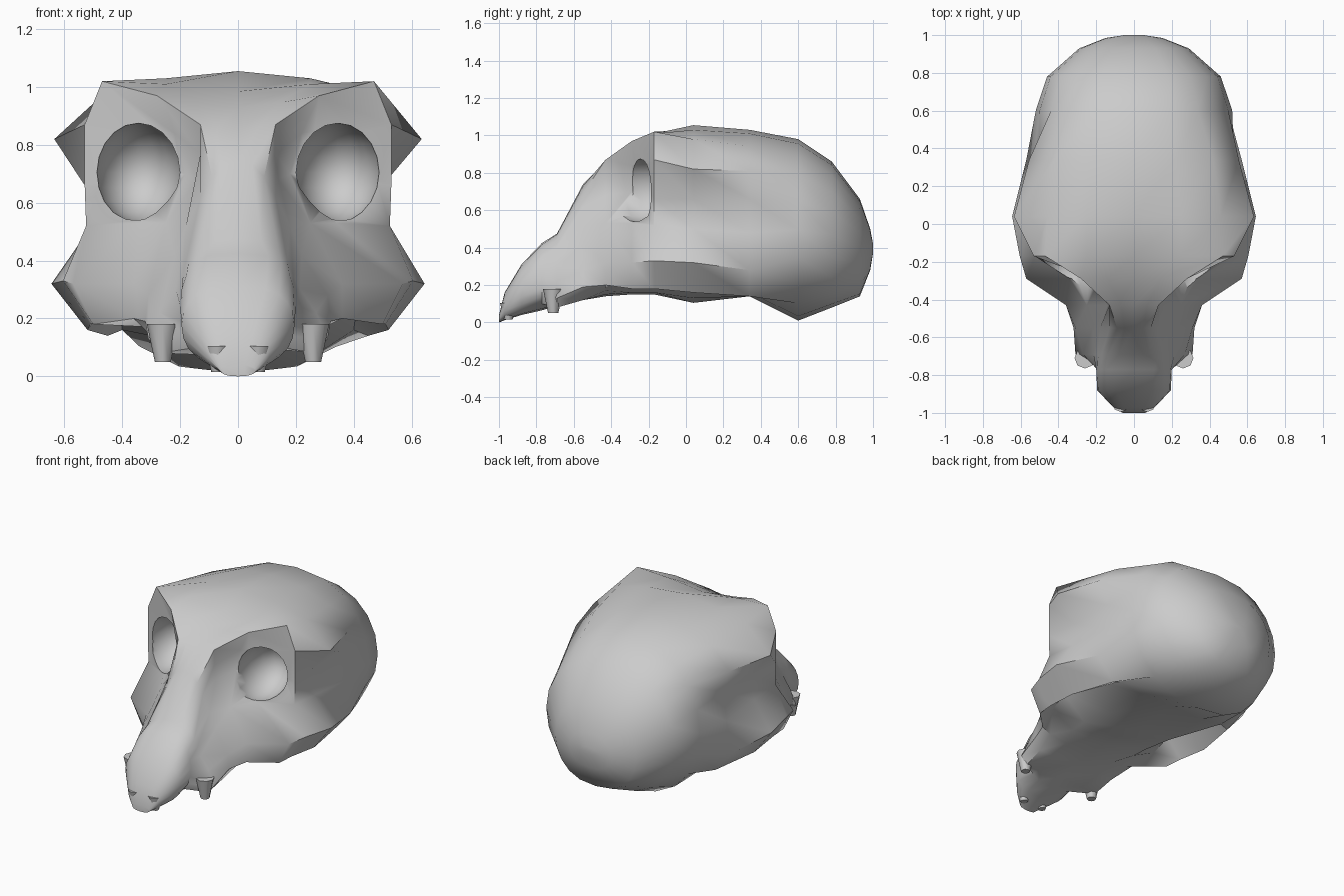
import bpy, bmesh, math

if "Cube" in bpy.data.objects:
    bpy.data.objects.remove(bpy.data.objects["Cube"])

N = 11  # points in each half section, top centre to bottom centre


def oval(w, top, bot, p=0.8):
    pts = []
    for i in range(N):
        t = math.pi * i / (N - 1)
        pts.append((w * max(math.sin(t), 0) ** p, (top + bot) / 2 + (top - bot) / 2 * math.cos(t)))
    pts[0], pts[-1] = (0, top), (0, bot)
    return pts


def loft(name, sections):
    bm = bmesh.new()
    rings = []
    for y, half in sections:
        full = list(half) + [(-x, z) for x, z in half[-2:0:-1]]
        rings.append([bm.verts.new((x, y, z)) for x, z in full])
    for a, b in zip(rings, rings[1:]):
        for i in range(len(a)):
            j = (i + 1) % len(a)
            bm.faces.new((a[i], a[j], b[j], b[i]))
    bm.faces.new(rings[0])
    bm.faces.new(rings[-1])
    bmesh.ops.recalc_face_normals(bm, faces=bm.faces)
    me = bpy.data.meshes.new(name)
    bm.to_mesh(me)
    bm.free()
    ob = bpy.data.objects.new(name, me)
    bpy.context.collection.objects.link(ob)
    return ob


def smooth(ob, angle=50):
    bpy.ops.object.select_all(action='DESELECT')
    ob.select_set(True)
    bpy.context.view_layer.objects.active = ob
    bpy.ops.object.shade_smooth_by_angle(angle=math.radians(angle))


# Rounded snout tip
snout = [
    (-1.0, oval(.06, .04, .0)),
    (-.97, oval(.11, .16, .012, .6)),
    (-.88, oval(.195, .31, .04, .6)),
    (-.77, oval(.2, .425, .065, .55)),
]

# Face: snout root, nose bridge, brow and cheek
face = [
    (-.69, [(0, .475), (.08, .47), (.14, .44), (.17, .4), (.19, .35), (.215, .3),
            (.27, .22), (.31, .13), (.27, .08), (.17, .09), (0, .1)]),
    (-.55, [(0, .74), (.05, .73), (.09, .69), (.13, .62), (.18, .52), (.22, .42),
            (.31, .28), (.32, .19), (.28, .12), (.18, .12), (0, .13)]),
    (-.43, [(0, .85), (.07, .86), (.13, .87), (.13, .77), (.14, .68), (.25, .53),
            (.36, .32), (.36, .2), (.3, .17), (.18, .15), (0, .14)]),
    (-.29, [(0, .93), (.14, .945), (.28, .97), (.22, .84), (.18, .7), (.34, .53),
            (.57, .32), (.5, .18), (.4, .24), (.24, .16), (0, .15)]),
    (-.17, [(0, .985), (.25, 1.01), (.47, 1.02), (.53, .87), (.53, .66), (.525, .52),
            (.605, .33), (.51, .18), (.41, .3), (.25, .16), (0, .15)]),
]

# Braincase with temple hollows and cheek flare
braincase = [
    (.04, [(0, 1.055), (.25, 1.03), (.46, .98), (.635, .82), (.5, .66), (.52, .5),
           (.645, .32), (.52, .16), (.42, .32), (.25, .13), (0, .105)]),
    (.34, [(0, 1.03), (.22, 1.01), (.42, .94), (.555, .81), (.5, .66), (.53, .48),
           (.57, .28), (.45, .14), (.4, .16), (.25, .14), (0, .14)]),
]
back = [
    (.6, oval(.52, .98, .01)),
    (.78, oval(.46, .86, .08)),
    (.93, oval(.29, .66, .14)),
    (.985, oval(.15, .5, .28)),
    (1.0, oval(.05, .42, .37)),
]
skull = loft("skull", snout + face + braincase + back)

# Eye sockets
for s in (-1, 1):
    bpy.ops.mesh.primitive_uv_sphere_add(segments=16, ring_count=10, radius=1,
                                         location=(s * .345, -.24, .705))
    cutter = bpy.context.object
    cutter.name = "socket_cutter"
    cutter.scale = (.15, .22, .17)
    cutter.hide_render = True
    mod = skull.modifiers.new("socket", 'BOOLEAN')
    mod.operation = 'DIFFERENCE'
    mod.solver = 'EXACT'
    mod.object = cutter
    bpy.ops.object.select_all(action='DESELECT')
    skull.select_set(True)
    bpy.context.view_layer.objects.active = skull
    bpy.ops.object.modifier_apply(modifier=mod.name)
    bpy.data.objects.remove(cutter)
smooth(skull)

# Teeth: front pair and side pair
for name, x, y, z, r, h in (("front_tooth", .07, -.95, .06, .045, .09),
                            ("side_tooth", .26, -.71, .115, .055, .13)):
    for s in (-1, 1):
        bpy.ops.mesh.primitive_cone_add(vertices=8, radius1=r * .5, radius2=r, depth=h,
                                        location=(s * x, y, z))
        bpy.context.object.name = name
        smooth(bpy.context.object)
